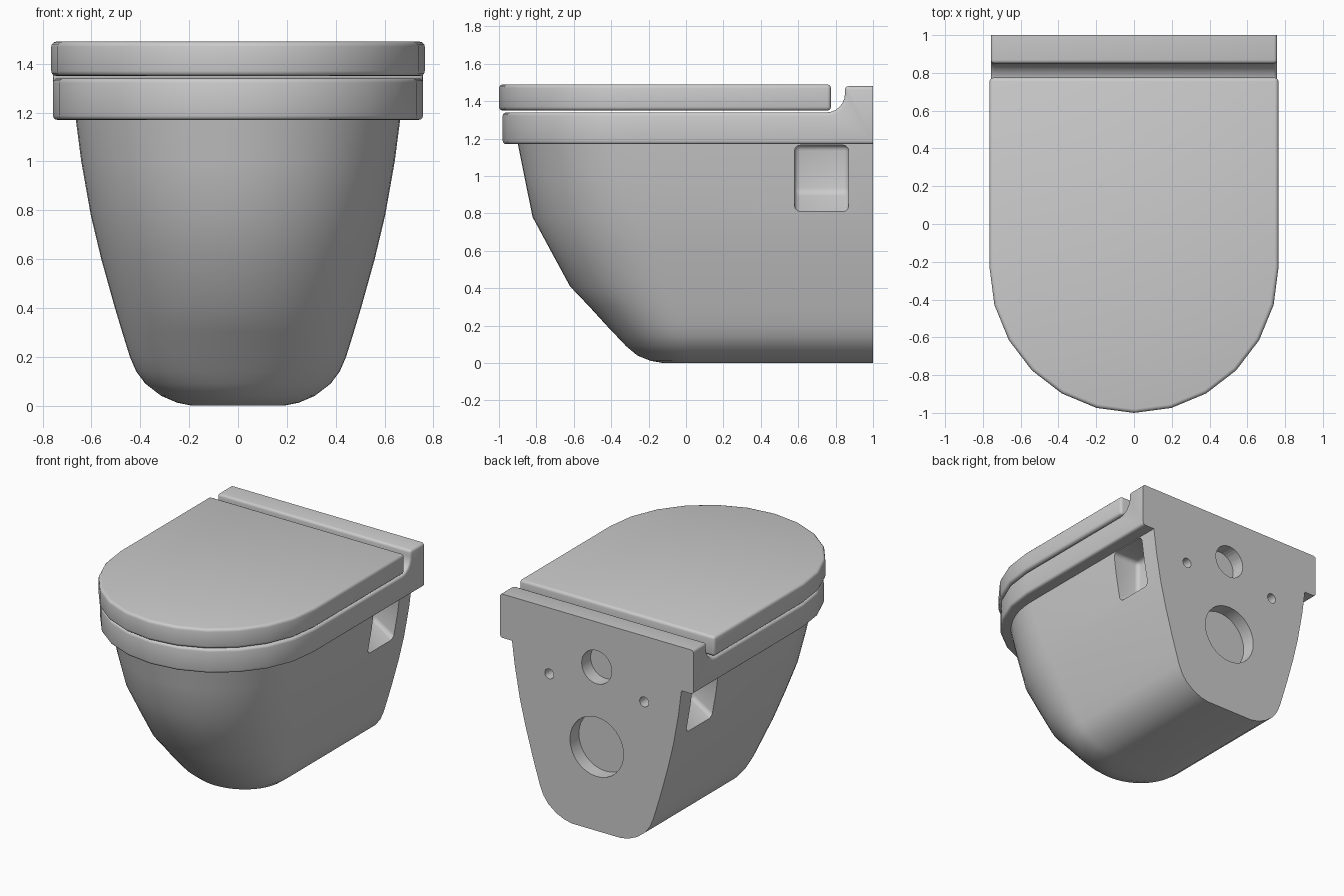
import bpy, bmesh
from math import sin, cos, pi, radians
from mathutils import Vector

if "Cube" in bpy.data.objects:
    bpy.data.objects.remove(bpy.data.objects["Cube"])

ceramic = bpy.data.materials.new("grey ceramic")
ceramic.use_nodes = True
GREY = (0.6, 0.6, 0.6, 1)
ceramic.diffuse_color = GREY
ceramic.node_tree.nodes["Principled BSDF"].inputs["Base Color"].default_value = GREY


def loft(name, rings):
    """Skin a list of equally long closed rings and cap both ends."""
    bm = bmesh.new()
    loops = [[bm.verts.new(p) for p in ring] for ring in rings]
    for a, b in zip(loops, loops[1:]):
        for i in range(len(a)):
            j = (i + 1) % len(a)
            bm.faces.new((a[i], a[j], b[j], b[i]))
    bm.faces.new(loops[0][::-1])
    bm.faces.new(loops[-1])
    bmesh.ops.recalc_face_normals(bm, faces=bm.faces[:])
    mesh = bpy.data.meshes.new(name)
    bm.to_mesh(mesh)
    bm.free()
    mesh.materials.append(ceramic)
    obj = bpy.data.objects.new(name, mesh)
    bpy.context.collection.objects.link(obj)
    return obj


def select(obj):
    bpy.ops.object.select_all(action="DESELECT")
    obj.select_set(True)
    bpy.context.view_layer.objects.active = obj


def bevel(obj, width, segments=3):
    mod = obj.modifiers.new("bevel", "BEVEL")
    mod.width, mod.segments = width, segments
    mod.limit_method, mod.angle_limit = "ANGLE", radians(40)
    select(obj)
    bpy.ops.object.modifier_apply(modifier=mod.name)


def cut(obj, cutter):
    mod = obj.modifiers.new("cut", "BOOLEAN")
    mod.operation, mod.solver, mod.object = "DIFFERENCE", "EXACT", cutter
    select(obj)
    bpy.ops.object.modifier_apply(modifier=mod.name)
    bpy.data.objects.remove(cutter)


def smooth(obj, angle=32):
    select(obj)
    bpy.ops.object.shade_smooth_by_angle(angle=radians(angle))


def outline(z, half, front, start, back, steps):
    """U shape: straight sides from back to start, then a half ellipse."""
    pts = [Vector((half, back, z))]
    for i in range(steps + 1):
        a = pi * i / steps
        pts.append(Vector((half * cos(a), start + (front - start) * sin(a), z)))
    pts.append(Vector((-half, back, z)))
    return pts


def prism(name, profile, axis, lo, hi):
    """Extrude a 2D profile along x (profile is y, z) or y (profile is x, z)."""
    def place(p, t):
        return (t, p[0], p[1]) if axis == "x" else (p[0], t, p[1])
    return loft(name, [[place(p, t) for p in profile] for t in (lo, hi)])


def back_trim():
    return prism("trim", [(1, -1), (2, -1), (2, 2), (1, 2)], "x", -2, 2)


# Lid
lid = loft("lid", [outline(z, 0.765, -1, -0.23, 0.775, 12) for z in (1.35, 1.49)])
bevel(lid, 0.02)
smooth(lid)

# Rim with raised back ledge joined by a concave fillet
rim = loft("rim", [outline(z, 0.758, -0.98, -0.23, 1.1, 12) for z in (1.17, 1.48)])
cove = [(0.75 + 0.1 * sin(a), 1.44 - 0.1 * cos(a))
        for a in (pi / 2 * i / 6 for i in range(7))]
cut(rim, prism("ledge_cutter", [(-2, 1.34)] + cove + [(0.85, 2), (-2, 2)], "x", -2, 2))
bevel(rim, 0.018)
cut(rim, back_trim())
smooth(rim)

# Bowl body: height, half width, front reach, start of the rounded nose
LEVELS = [
    (0.00, 0.19, -0.12, 0.05), (0.012, 0.25, -0.19, 0.04), (0.04, 0.315, -0.26, 0.02),
    (0.09, 0.38, -0.32, 0.0), (0.14, 0.417, -0.367, -0.01), (0.20, 0.443, -0.424, -0.03),
    (0.30, 0.474, -0.515, -0.06), (0.41, 0.507, -0.62, -0.09), (0.60, 0.56, -0.723, -0.15),
    (0.78, 0.603, -0.82, -0.21), (1.00, 0.642, -0.865, -0.26), (1.20, 0.668, -0.905, -0.3)]
body = loft("bowl_body", [outline(z, w, f, s, 1, 28) for z, w, f, s in LEVELS])

# Side mounting pockets with a sloping floor
for side in (1, -1):
    profile = [(side * x, z) for x, z in
               ((0.78, 0.70), (0.45, 0.91), (0.45, 1.165), (0.78, 1.165))]
    pocket = prism("pocket_cutter", profile, "y", 0.58, 0.87)
    bevel(pocket, 0.03)
    cut(body, pocket)

# Drain, inlet and bolt holes in the back
for x, z, r in ((0, 0.595, 0.21), (0, 1.16, 0.118), (0.372, 1.013, 0.035), (-0.372, 1.013, 0.035)):
    circle = [(x + r * cos(a), z + r * sin(a)) for a in (2 * pi * i / 32 for i in range(32))]
    if z > 1.1:   # the inlet also reaches into the rim
        cut(rim, prism("hole_cutter", circle, "y", 0.9, 1.2))
    cut(body, prism("hole_cutter", circle, "y", 0.9, 1.2))
smooth(body)
smooth(rim)
